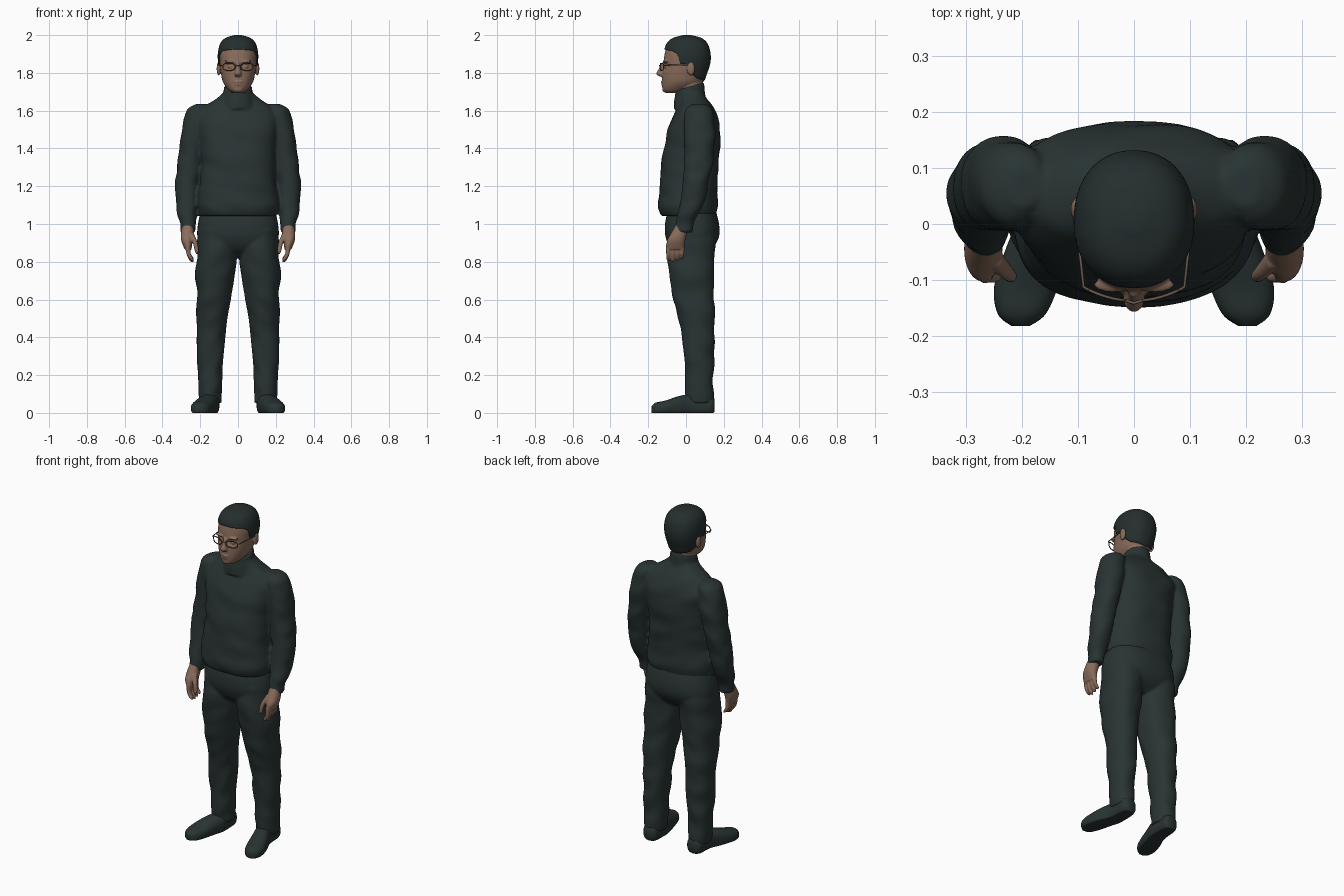
import bpy, bmesh, math
from mathutils import Vector, Matrix, noise

if "Cube" in bpy.data.objects:
    bpy.data.objects.remove(bpy.data.objects["Cube"])


def material(name, rgb):
    m = bpy.data.materials.new(name)
    m.use_nodes = True
    m.diffuse_color = (*rgb, 1)
    m.node_tree.nodes["Principled BSDF"].inputs["Base Color"].default_value = (*rgb, 1)
    return m


CLOTH = material("dark cloth", (0.022, 0.034, 0.033))
HAIR = material("dark hair", (0.018, 0.028, 0.027))
SKIN = material("skin", (0.25, 0.15, 0.105))
FRAME = material("spectacle frame", (0.15, 0.1, 0.08))


def section_at(secs, u):
    """Smoothly interpolated section (cx, cy, z, rx, ry) at index u."""
    last = len(secs) - 1
    i = min(int(u), last - 1)
    t = u - i
    a, b, c, d = (secs[max(0, min(last, i + k))] for k in (-1, 0, 1, 2))
    return [q + 0.5 * t * (r - p + t * (2*p - 5*q + 4*r - s + t * (3*(q - r) + s - p)))
            for p, q, r, s in zip(a, b, c, d)]


def ring_point(sec, angle, power, grow=0.0):
    cx, cy, z, rx, ry = sec
    c, s = math.cos(angle), math.sin(angle)
    x = math.copysign(abs(c) ** (2 / power), c)
    y = math.copysign(abs(s) ** (2 / power), s)
    return Vector((cx + x * (max(rx, 0.001) + grow), cy + y * (max(ry, 0.001) + grow), z))


def skin_rows(bm, rows, caps=True):
    """Bridge rows of points into a closed skin."""
    rows = [[bm.verts.new(p) for p in row] for row in rows]
    n = len(rows[0])
    for lo, hi in zip(rows, rows[1:]):
        for j in range(n):
            bm.faces.new((lo[j], lo[(j + 1) % n], hi[(j + 1) % n], hi[j]))
    if caps:
        bm.faces.new(rows[0][::-1])
        bm.faces.new(rows[-1])


def loft(bm, secs, power=2, warp=None, side=1, n=40, steps=6):
    rows = []
    for k in range((len(secs) - 1) * steps + 1):
        sec = section_at(secs, k / steps)
        row = [ring_point(sec, math.tau * j / n, power) for j in range(n)]
        row = [warp(p) if warp else p for p in row]
        rows.append([Vector((p.x * side, p.y, p.z)) for p in row])
    skin_rows(bm, rows)


def ball(bm, centre, radii):
    m = Matrix.Translation(centre) @ Matrix.Diagonal((*radii, 1))
    bmesh.ops.create_uvsphere(bm, u_segments=20, v_segments=12, radius=1, matrix=m)


def finish(name, bm, mat, voxel=0, smooth=3):
    bmesh.ops.recalc_face_normals(bm, faces=bm.faces)
    for f in bm.faces:
        f.smooth = True
    me = bpy.data.meshes.new(name)
    bm.to_mesh(me)
    bm.free()
    me.materials.append(mat)
    ob = bpy.data.objects.new(name, me)
    bpy.context.scene.collection.objects.link(ob)
    if voxel:
        r = ob.modifiers.new("Merge", "REMESH")
        r.mode, r.voxel_size, r.use_smooth_shade = "VOXEL", voxel, True
        s = ob.modifiers.new("Soften", "SMOOTH")
        s.factor, s.iterations = 0.5, smooth
    return ob


def folds(amount, fx, fz):
    """Soft cloth creases."""
    def warp(p):
        q = Vector((p.x * fx, p.y * fx, p.z * fz + p.x * fx * 0.6))
        return p + Vector((p.x * 0.3, p.y, 0)).normalized() * amount * noise.noise(q)
    return warp


# Sweater: body, roll collar and sleeves merged into one skin
bm = bmesh.new()
loft(bm, [(0, .012, 1.042, .2, .145), (0, .01, 1.07, .211, .154), (0, .01, 1.11, .216, .157),
          (0, .013, 1.2, .203, .152), (0, .02, 1.3, .198, .153), (0, .031, 1.4, .2, .148),
          (0, .042, 1.5, .215, .138), (0, .05, 1.57, .215, .117), (0, .05, 1.62, .18, .092),
          (0, .04, 1.66, .12, .075), (0, .025, 1.7, .07, .065)], 2.4, folds(.009, 6, 13))


def collar_tilt(p):
    return p + Vector((0, 0, .3 * (p.y - .02) * min(1, max(0, (p.z - 1.62) * 10))))


loft(bm, [(0, .025, 1.61, .1, .09), (0, .02, 1.665, .086, .083), (0, .02, 1.7, .077, .078),
          (0, .02, 1.728, .074, .076)], 2, collar_tilt)
for side in (1, -1):
    loft(bm, [(.195, .07, 1.635, .03, .04), (.212, .07, 1.6, .06, .075), (.23, .072, 1.5, .067, .084),
              (.245, .07, 1.4, .065, .08), (.262, .06, 1.28, .062, .072), (.27, .045, 1.18, .06, .067),
              (.272, .02, 1.08, .053, .06), (.267, -.005, 1.01, .042, .05),
              (.264, -.012, .955, .042, .046)], 2.2, folds(.012, 9, 15), side)
finish("sweater", bm, CLOTH, .008)

# Trousers: hips and two legs
bm = bmesh.new()
loft(bm, [(0, .03, 1.08, .195, .125), (0, .032, 1.0, .212, .143), (0, .033, .93, .215, .141),
          (0, .03, .87, .19, .11), (0, .03, .83, .13, .06)], 2.4)
for side in (1, -1):
    loft(bm, [(.11, .03, .97, .095, .125), (.113, .027, .82, .107, .126), (.121, .035, .7, .098, .116),
              (.13, .042, .6, .09, .108), (.14, .055, .5, .082, .096), (.143, .065, .4, .077, .086),
              (.147, .07, .25, .067, .076), (.145, .07, .12, .06, .076), (.146, .075, .05, .056, .07)],
         2.2, folds(.014, 7, 11), side)
finish("trousers", bm, CLOTH, .008)


# Shoes: lofted from heel to toe with a flat sole
def lay_down(p):
    return Vector((p.x, -p.z, max(p.y, 0)))


for side, label in ((1, "left"), (-1, "right")):
    bm = bmesh.new()
    loft(bm, [(.146, .04, -.15, .03, .035), (.147, .04, -.125, .046, .052), (.15, .04, -.03, .05, .06),
              (.172, .032, .04, .055, .056), (.192, .025, .11, .057, .04), (.2, .02, .16, .043, .034),
              (.202, .016, .182, .016, .02)], 2.4, lay_down, side)
    finish(label + "_shoe", bm, CLOTH)

    # Hand: palm, four hanging fingers and a thumb
    bm = bmesh.new()
    loft(bm, [(.265, -.018, 1.0, .028, .034), (.268, -.038, .95, .034, .042), (.27, -.053, .91, .03, .048),
              (.264, -.057, .865, .018, .045)], 2.2, None, side)
    for i in range(4):
        y = -.093 + i * .024
        tip = .798 + .007 * abs(i - 1)
        loft(bm, [(.265, y, .89, .013, .013), (.262, y, .845, .012, .012), (.247, y, tip + .01, .011, .011),
                  (.24, y, tip, .004, .005)], 2, None, side, 14, 4)
    loft(bm, [(.25, -.06, .95, .016, .018), (.228, -.085, .905, .013, .014), (.219, -.093, .86, .011, .011),
              (.218, -.094, .84, .004, .004)], 2, None, side, 14, 4)
    finish(label + "_hand", bm, SKIN, .004, 2)

# Head: skull with hollowed eye sockets, neck and features
SKULL = [(0, -.07, 1.694, .028, .04), (0, -.052, 1.712, .052, .072), (0, -.022, 1.75, .079, .105),
         (0, -.01, 1.8, .091, .116), (0, .001, 1.85, .098, .121), (0, .005, 1.9, .1, .118),
         (0, .005, 1.95, .088, .103), (0, .005, 1.98, .06, .07), (0, .005, 1.994, .012, .014)]


def sockets(p):
    if p.y < 0:
        d = ((abs(p.x) - .04) / .024) ** 2 + ((p.z - 1.833) / .016) ** 2
        p.y += .016 * math.exp(-d)
    return p


bm = bmesh.new()
loft(bm, SKULL, 2.2, sockets, n=64, steps=8)
loft(bm, [(0, .02, 1.62, .062, .06), (0, .022, 1.7, .066, .062), (0, .03, 1.8, .068, .066)])
loft(bm, [(0, -.116, 1.855, .011, .012), (0, -.124, 1.825, .012, .018), (0, -.132, 1.795, .019, .025),
          (0, -.12, 1.78, .015, .016)])
ball(bm, (0, -.124, 1.752), (.026, .009, .006))
ball(bm, (0, -.122, 1.739), (.022, .01, .007))
ball(bm, (0, -.112, 1.712), (.026, .014, .014))
for side in (1, -1):
    ball(bm, (side * .038, -.108, 1.86), (.034, .014, .008))
    ball(bm, (side * .04, -.102, 1.832), (.015, .012, .009))
    ball(bm, (side * .102, .026, 1.822), (.011, .021, .036))
finish("head", bm, SKIN, .004, 2)

# Hair: cap over the skull with a hairline that dips at temples and nape
HAIRLINE = [(0, 1.925), (.9, 1.918), (1.2, 1.9), (1.38, 1.845), (1.62, 1.85), (1.85, 1.8),
            (2.2, 1.772), (math.pi, 1.755)]


def hairline(angle):
    for (a, za), (b, zb) in zip(HAIRLINE, HAIRLINE[1:]):
        if angle <= b:
            return za + (zb - za) * (angle - a) / (b - a)
    return HAIRLINE[-1][1]


def level(z):
    lo, hi = 0, len(SKULL) - 1
    for _ in range(24):
        mid = (lo + hi) / 2
        lo, hi = (mid, hi) if section_at(SKULL, mid)[2] < z else (lo, mid)
    return lo


N, ROWS = 64, 24
rows = [[] for _ in range(ROWS + 2)]
for j in range(N):
    a = math.tau * j / N
    front = math.acos(max(-1, min(1, -math.sin(a))))
    u0 = level(hairline(front))
    rows[0].append(ring_point(section_at(SKULL, u0), a, 2.2, -.006))
    for k in range(ROWS + 1):
        v = k / ROWS
        sec = section_at(SKULL, u0 + (len(SKULL) - 1 - u0) * v)
        p = ring_point(sec, a, 2.2, .007)
        rows[k + 1].append(p + Vector((0, 0, .006 * v)))
bm = bmesh.new()
skin_rows(bm, rows)
finish("hair", bm, HAIR)


# Spectacles: wire rims, bridge and temples
def wire(cu, points, closed=False):
    s = cu.splines.new("POLY")
    s.points.add(len(points) - 1)
    for sp, p in zip(s.points, points):
        sp.co = (*p, 1)
    s.use_cyclic_u = closed


cu = bpy.data.curves.new("spectacles", "CURVE")
cu.dimensions, cu.bevel_depth, cu.bevel_resolution = "3D", .0028, 2
for side in (1, -1):
    rim = [ring_point((.048, 1.832, 0, .032, .019), math.tau * j / 28, 2.8) for j in range(28)]
    wire(cu, [(side * p.x, -.137 + 3 * p.x ** 2, p.y) for p in rim], True)
    wire(cu, [(side * .08, -.118, 1.838), (side * .09, -.112, 1.84), (side * .104, .015, 1.843),
              (side * .105, .035, 1.83)])
wire(cu, [(-.017, -.136, 1.836), (0, -.141, 1.84), (.017, -.136, 1.836)])
cu.materials.append(FRAME)
bpy.context.scene.collection.objects.link(bpy.data.objects.new("spectacles", cu))
